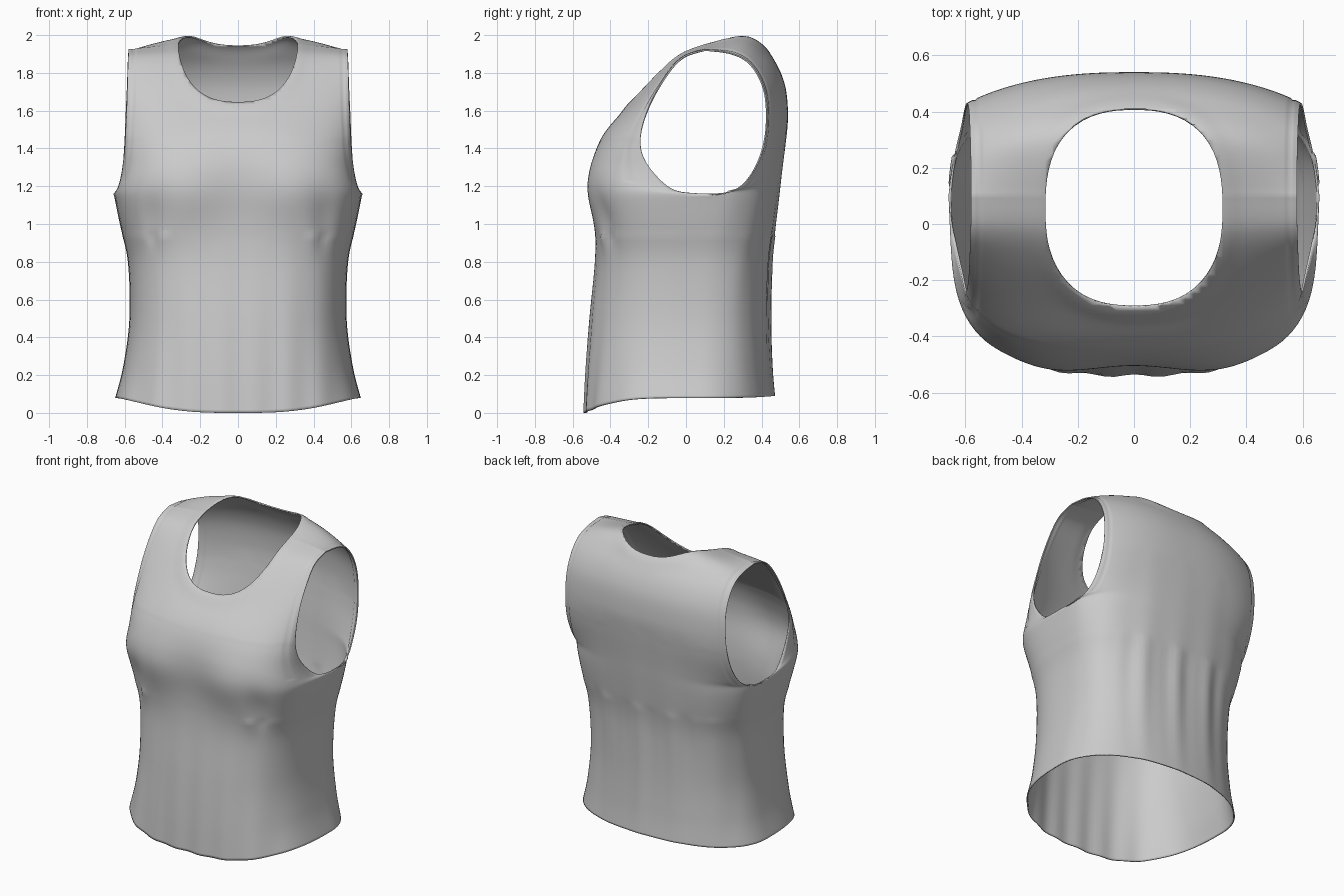
import bpy, bmesh
from math import sin, exp, radians

if "Cube" in bpy.data.objects:
    bpy.data.objects.remove(bpy.data.objects["Cube"])

# Row keys: edge x, y, z | centre y, z | section roundness n, exponent m
SIDE = [(.65, .06, .08), (.607, .06, .25), (.575, .06, .5), (.583, .07, .8), (.628, .09, 1.0), (.66, .1, 1.16)]
FRONT_LOW = [(-.54, 0, 2.9, .36), (-.53, .22, 2.9, .36), (-.51, .5, 2.9, .35),
             (-.482, .8, 3.1, .33), (-.48, 1.0, 3.6, .29), (-.497, 1.16, 4.1, .28)]
BACK_LOW = [(.47, .09, 2.2, .46), (.455, .25, 2.3, .44), (.445, .5, 2.4, .42),
            (.45, .8, 2.5, .4), (.475, 1.0, 2.5, .38), (.495, 1.16, 2.5, .4)]
SHOULDER = (.58, .1, 1.925, .1, 1.955, 2.4, 1)
FRONT_UP = [(.64, -.06, 1.18, -.5, 1.25, 4.0, .35), (.617, -.17, 1.27, -.492, 1.33, 3.6, .44),
            (.603, -.235, 1.38, -.465, 1.42, 3.1, .56), (.595, -.235, 1.5, -.415, 1.505, 2.7, .7),
            (.588, -.18, 1.66, -.305, 1.63, 2.5, .85), (.584, -.09, 1.81, -.16, 1.79, 2.4, 1),
            (.581, -.01, 1.89, -.03, 1.9, 2.4, 1), SHOULDER]
BACK_UP = [(.64, .24, 1.17, .505, 1.25, 2.5, .56), (.617, .34, 1.25, .515, 1.33, 2.5, .72),
           (.603, .41, 1.4, .53, 1.45, 2.5, .85), (.595, .43, 1.58, .54, 1.59, 2.5, .95),
           (.588, .41, 1.73, .52, 1.75, 2.5, 1), (.584, .34, 1.85, .45, 1.89, 2.4, 1),
           (.581, .24, 1.905, .32, 2.005, 2.4, 1), SHOULDER]
STEPS, HALF = 8, 30


def spline(keys):
    """Smooth interpolation through rows of numbers."""
    out = []
    for i in range(len(keys) - 1):
        a, b, c, d = (keys[min(max(j, 0), len(keys) - 1)] for j in (i - 1, i, i + 1, i + 2))
        for k in range(STEPS):
            t = k / STEPS
            out.append([q + .5 * t * (r - p + t * (2*p - 5*q + 4*r - s + t * (3*(q - r) + s - p)))
                        for p, q, r, s in zip(a, b, c, d)])
    return out + [list(keys[-1])]


def bump(x, z, cx, cz, wx, wz):
    return exp(-((abs(x) - cx) / wx) ** 2 - ((z - cz) / wz) ** 2)


def relief(x, z, front):
    """Bust, darts and hanging folds, as a shift in y."""
    if front:
        fade = max(0, 1 - z / .95)
        return (-.03 * bump(x, z, .27, 1.16, .17, .18) + .035 * bump(x, z, .45, 1.03, .035, .12)
                - .014 * bump(x, z, .4, .98, .03, .1) + .005 * fade * sin(36 * x + 1.5))
    fade = max(0, 1 - abs(z - .75) / .8)
    return .007 * fade * sin(27 * x + .6) + .003 * fade * sin(49 * x)


def panel(bm, low, up, front):
    """One half of the garment, from hem to shoulder seam."""
    lower = [s + c for s, c in zip(SIDE, low)]
    split = STEPS * (len(low) - 1)
    # The edge turns a corner at the underarm; the centre stays smooth there
    edges = spline(lower)[:-1] + spline([lower[-1]] + up)
    centres = spline(lower + up)
    grid, seam = [], []
    for r, (edge, centre) in enumerate(zip(edges, centres)):
        (xe, ye, ze), (yc, zc, n, m) = edge[:3], centre[3:]
        line = []
        for j in range(-HALF, HALF + 1):
            s = sin(radians(90 * j / HALF))
            k = max(0, 1 - abs(s) ** n) ** m
            x, y = xe * s, ye + (yc - ye) * k
            z = ze + (zc - ze) * (k ** 4 if r < split else k)
            v = bm.verts.new((x, y + relief(x, z, front) * min(1, 2 * k), z))
            line.append(v)
            if r > split + 8 and abs(j) == HALF * 4 // 5:
                seam.append(v)
        grid.append(line)
    for a, b in zip(grid, grid[1:]):
        for i in range(2 * HALF):
            bm.faces.new((a[i], a[i + 1], b[i + 1], b[i]))
    return seam


def neck(v, level):
    """Rounded-square neck opening seen from above."""
    if v.co.z < 1.5:
        return 1
    p = 2.5
    return ((abs(v.co.x) / .315) ** p + (abs(v.co.y - .058) / .353) ** p) ** (1 / p) - level


def cut_line(bm, level):
    """Cut edges into the mesh along the neck contour."""
    new = set()
    for e in list(bm.edges):
        a, b = e.verts
        fa, fb = neck(a, level), neck(b, level)
        if (fa < 0) != (fb < 0):
            new.add(bmesh.utils.edge_split(e, a, fa / (fa - fb))[1])
    for f in list(bm.faces):
        hit = [v for v in f.verts if v in new]
        if len(hit) == 2:
            bmesh.utils.face_split(f, hit[0], hit[1])
    return new


# Garment shell, with the cloth relaxed around the chest
bm = bmesh.new()
arm_seam = panel(bm, FRONT_LOW, FRONT_UP, True) + panel(bm, BACK_LOW, BACK_UP, False)
bmesh.ops.remove_doubles(bm, verts=bm.verts[:], dist=.0005)
bmesh.ops.recalc_face_normals(bm, faces=bm.faces[:])
chest = [v for v in bm.verts if .95 < v.co.z < 1.45 and not v.is_boundary]
for _ in range(10):
    bmesh.ops.smooth_vert(bm, verts=chest, factor=.5, use_axis_x=True, use_axis_y=True, use_axis_z=True)

# Stitched grooves beside the armholes and a raised collar band
bm.normal_update()
for v in [v for v in arm_seam if v.is_valid]:
    v.co -= v.normal * .004
shifts = [(v, v.normal * .006 * exp(-(neck(v, 1.05) / .08) ** 2)) for v in bm.verts if v.co.z > 1.5]
for v, shift in shifts:
    v.co += shift

# Neck opening
rim = cut_line(bm, 1.0)
bmesh.ops.delete(bm, geom=[v for v in bm.verts if v not in rim and neck(v, 1.0) < 0], context='VERTS')

for f in bm.faces:
    f.smooth = True
mesh = bpy.data.meshes.new("sleeveless_top")
bm.to_mesh(mesh)
bm.free()
top = bpy.data.objects.new("sleeveless_top", mesh)
bpy.context.collection.objects.link(top)

# Cloth thickness
cloth = top.modifiers.new("cloth", 'SOLIDIFY')
cloth.thickness = .008
cloth.offset = -1
